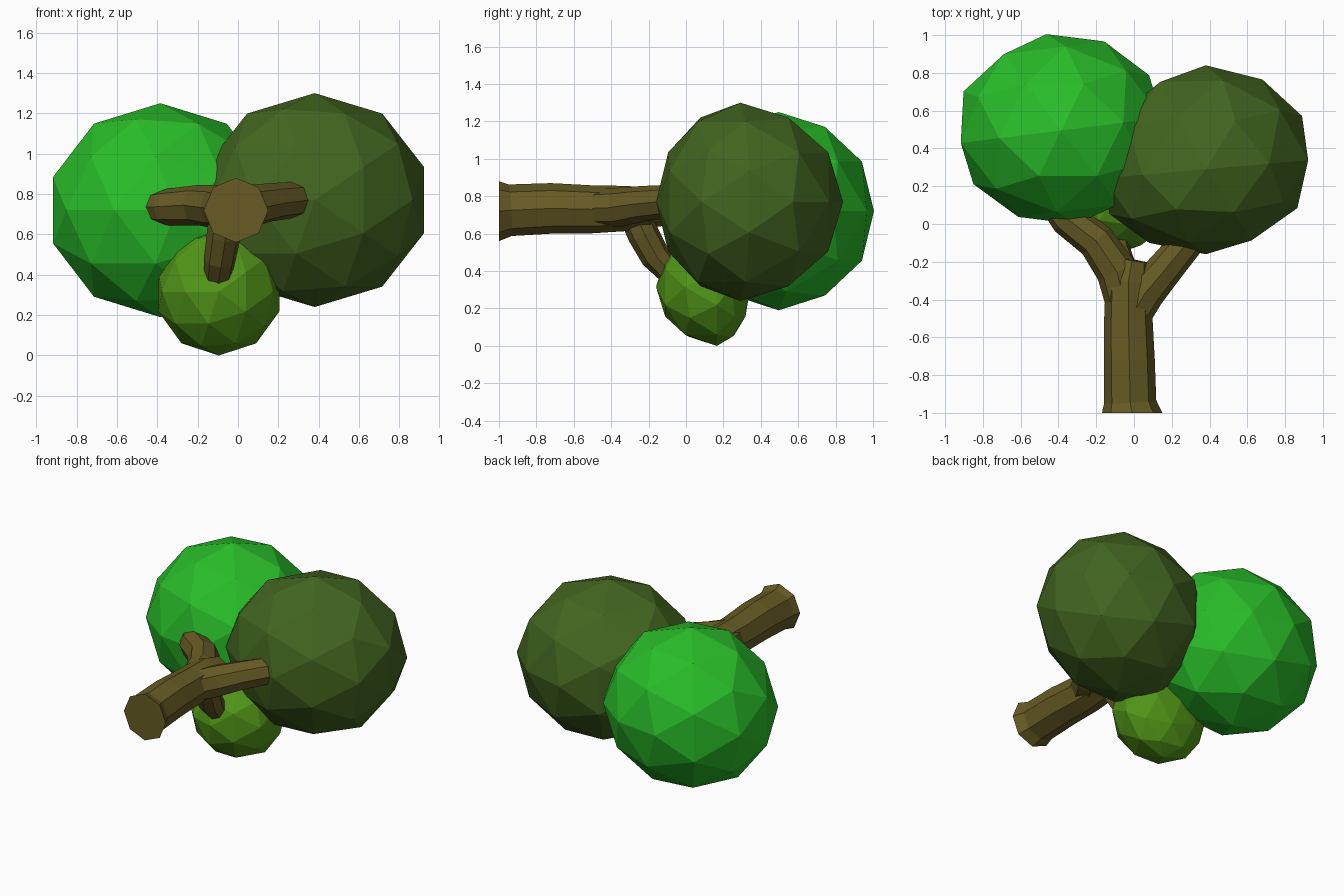
import bpy, bmesh, math
from mathutils import Vector, Matrix

if "Cube" in bpy.data.objects:
    bpy.data.objects.remove(bpy.data.objects["Cube"])


def material(name, rgb):
    m = bpy.data.materials.new(name)
    m.diffuse_color = (*rgb, 1)
    m.use_nodes = True
    m.node_tree.nodes["Principled BSDF"].inputs["Base Color"].default_value = m.diffuse_color
    return m


def finish(bm, name, mat):
    bmesh.ops.recalc_face_normals(bm, faces=bm.faces)
    me = bpy.data.meshes.new(name)
    bm.to_mesh(me)
    bm.free()
    me.materials.append(mat)
    ob = bpy.data.objects.new(name, me)
    bpy.context.collection.objects.link(ob)
    return ob


def limb(name, path, sides, mat):
    """Tapered faceted tube; path entries are (x, y, z, radius)."""
    bm = bmesh.new()
    pts = [Vector(p[:3]) for p in path]
    rings = []
    for i, p in enumerate(pts):
        if i == 0:
            d = Vector((0, 1, 0)) if name == "trunk" else pts[1] - p
        else:
            d = pts[min(i + 1, len(pts) - 1)] - pts[i - 1]
        q = Vector((0, 1, 0)).rotation_difference(d.normalized())
        ring = []
        for k in range(sides):
            a = math.tau * k / sides
            off = Vector((math.sin(a), 0, math.cos(a))) * path[i][3]
            ring.append(bm.verts.new(p + q @ off))
        rings.append(ring)
    for a, b in zip(rings, rings[1:]):
        for k in range(sides):
            n = (k + 1) % sides
            bm.faces.new((a[k], a[n], b[n], b[k]))
    bm.faces.new(rings[0])
    bm.faces.new(rings[-1])
    return finish(bm, name, mat)


def foliage(name, centre, width, height, front, back, tilt, shear, mat):
    """Low-poly ball, pole along y, with different front and back depths."""
    bm = bmesh.new()
    bmesh.ops.create_icosphere(bm, subdivisions=2, radius=1)
    bm.transform(Matrix.Rotation(tilt, 4, 'Z') @ Matrix.Rotation(-math.pi / 2, 4, 'X'))
    for v in bm.verts:
        x, y, z = v.co
        depth = y * (front if y < 0 else back) + shear * x * (1 - y * y)
        v.co = Vector(centre) + Vector((x * width, depth, z * height))
    return finish(bm, name, mat)


bark = material("bark", (0.135, 0.105, 0.018))
bright = material("bright_green", (0.022, 0.51, 0.022))
dark = material("dark_green", (0.055, 0.13, 0.014))
lime = material("lime_green", (0.085, 0.31, 0.009))

# Trunk lying along y with a flared foot
limb("trunk", [(-.01, -1, .72, .16), (-.02, -.94, .725, .138),
               (-.025, -.72, .735, .135), (-.03, -.5, .73, .128),
               (-.03, -.3, .735, .12), (-.01, -.19, .74, .09)], 8, bark)

# Three branches, each running into its foliage ball
limb("left_branch", [(-.05, -.42, .73, .10), (-.09, -.25, .735, .11),
                     (-.20, -.09, .745, .10), (-.36, .03, .735, .09),
                     (-.40, .08, .735, .08)], 8, bark)
limb("right_branch", [(-.02, -.5, .735, .10), (.06, -.36, .74, .105),
                      (.17, -.23, .76, .095), (.27, -.11, .77, .09),
                      (.30, -.02, .77, .08)], 8, bark)
limb("lower_branch", [(-.06, -.28, .72, .085), (-.07, -.23, .60, .085),
                      (-.09, -.165, .48, .08), (-.10, -.09, .40, .07),
                      (-.10, 0, .36, .06)], 8, bark)

# Foliage balls: centre, half width, half height, front depth, back depth
foliage("left_foliage", (-.385, .495, .72), .565, .53, .50, .515,
        math.radians(8), 0, bright)
foliage("right_foliage", (.38, .29, .77), .57, .53, .45, .55, 0, .05, dark)
foliage("lower_foliage", (-.095, .165, .315), .315, .315, .325, .18, 0, 0, lime)
